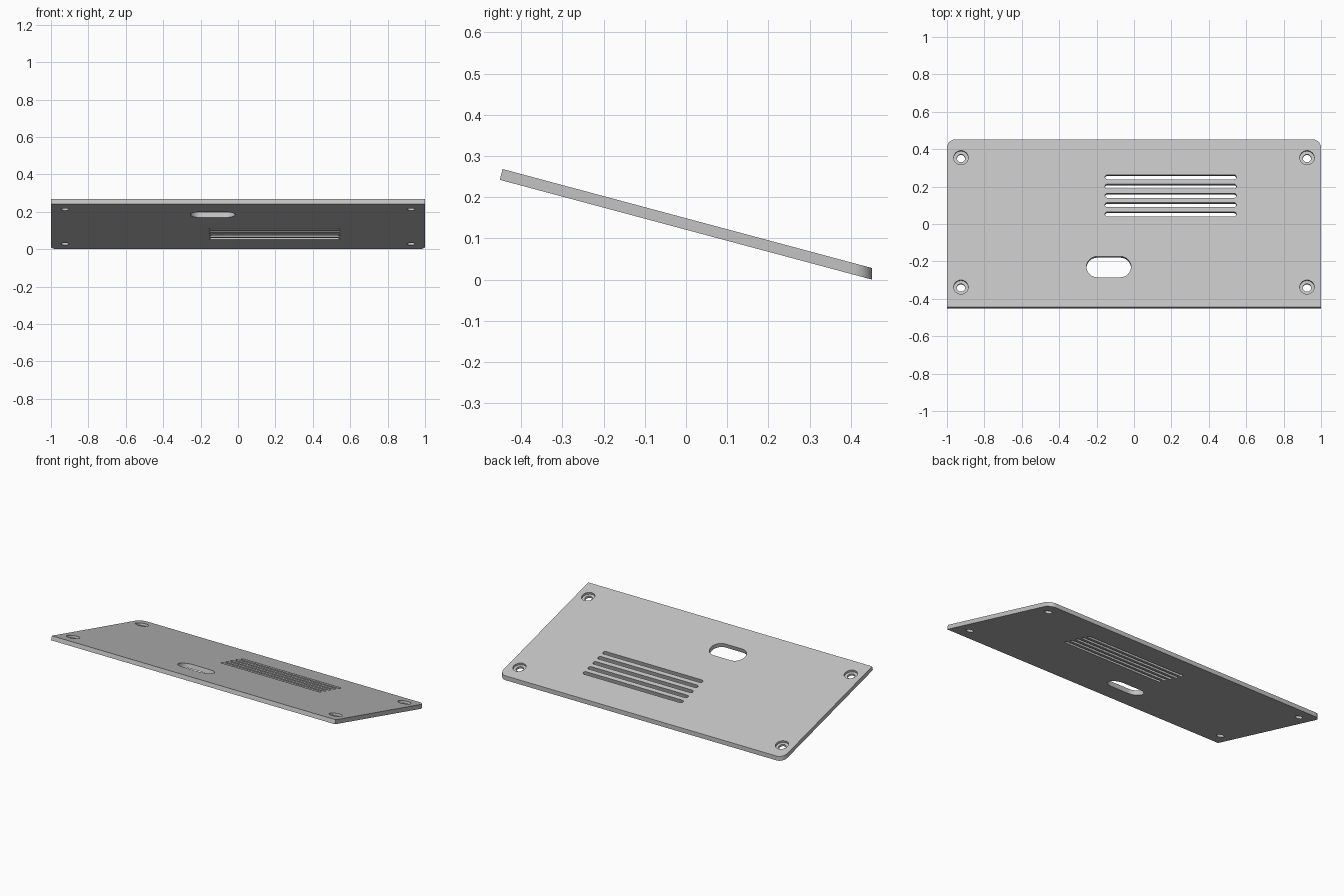
import bpy, bmesh
from math import radians, sin, cos, tan, pi
from mathutils import Matrix

if "Cube" in bpy.data.objects:
    bpy.data.objects.remove(bpy.data.objects["Cube"])

TILT = radians(15)
THICK = 0.027
HALF_Y = 0.452
CORNER = 0.045
# Plate frame: x across, y down the slope from the front edge, z along the normal
PLACE = Matrix.Translation((0, -HALF_Y, 2 * HALF_Y * tan(TILT))) @ Matrix.Rotation(-TILT, 4, 'X')

grey = bpy.data.materials.new("light grey")
grey.use_nodes = True
grey.diffuse_color = (0.55, 0.55, 0.55, 1)
grey.node_tree.nodes["Principled BSDF"].inputs["Base Color"].default_value = grey.diffuse_color


def slope(y):
    """Distance down the slope of a point on the top face at world y."""
    return (y + HALF_Y - THICK * sin(TILT)) / cos(TILT)


def prism(name, lower, upper):
    """Solid between two matching loops, moved into the tilted frame."""
    bm = bmesh.new()
    a = [bm.verts.new(p) for p in lower]
    b = [bm.verts.new(p) for p in upper]
    bm.faces.new(a[::-1])
    bm.faces.new(b)
    for i in range(len(a)):
        j = (i + 1) % len(a)
        bm.faces.new((a[i], a[j], b[j], b[i]))
    bmesh.ops.recalc_face_normals(bm, faces=bm.faces)
    bm.transform(PLACE)
    mesh = bpy.data.meshes.new(name)
    bm.to_mesh(mesh)
    bm.free()
    mesh.materials.append(grey)
    obj = bpy.data.objects.new(name, mesh)
    bpy.context.collection.objects.link(obj)
    return obj


# Plate: square front corners, rounded back corners, upright back edge
back = slope(HALF_Y)
outline = [(-1, 0), (1, 0)]
for side, start in ((1, 0), (-1, pi / 2)):
    for i in range(13):
        a = start + i * pi / 24
        outline.append((side * (1 - CORNER) + CORNER * cos(a),
                        back + CORNER * (sin(a) - 1) / cos(TILT)))
shear = THICK * tan(TILT)
plate = prism("cover_plate",
              [(x, y + (shear if y > 0 else 0), 0) for x, y in outline],
              [(x, y, THICK) for x, y in outline])
bpy.context.view_layer.objects.active = plate
plate.select_set(True)


def cut(x, y, length, width, floor=-0.02):
    """Cut a round-ended slot (a round hole when length equals width)."""
    r, reach = width / 2, (length - width) / 2
    loop = []
    for side, start in ((1, -pi / 2), (-1, pi / 2)):
        steps = 17 if reach > 0 else 16
        for i in range(steps):
            a = start + i * pi / 16
            loop.append((x + side * reach + r * cos(a), slope(y) + r * sin(a)))
    cutter = prism("cutter", [(*p, floor) for p in loop], [(*p, 0.06) for p in loop])
    cutter.hide_render = True
    mod = plate.modifiers.new("cut", 'BOOLEAN')
    mod.operation = 'DIFFERENCE'
    mod.solver = 'EXACT'
    mod.object = cutter
    bpy.ops.object.modifier_apply(modifier=mod.name)
    mesh = cutter.data
    bpy.data.objects.remove(cutter)
    bpy.data.meshes.remove(mesh)


# Vent slots
for i in range(5):
    cut(0.196, 0.251 - 0.0495 * i, 0.702, 0.025)

# Cable opening
cut(-0.135, -0.229, 0.238, 0.116)

# Counterbored screw holes
for x in (-0.925, 0.925):
    for y in (-0.337, 0.355):
        cut(x, y, 0.078, 0.078, THICK * 0.5)
        cut(x, y, 0.044, 0.044)

bpy.ops.object.shade_smooth_by_angle(angle=radians(30))
